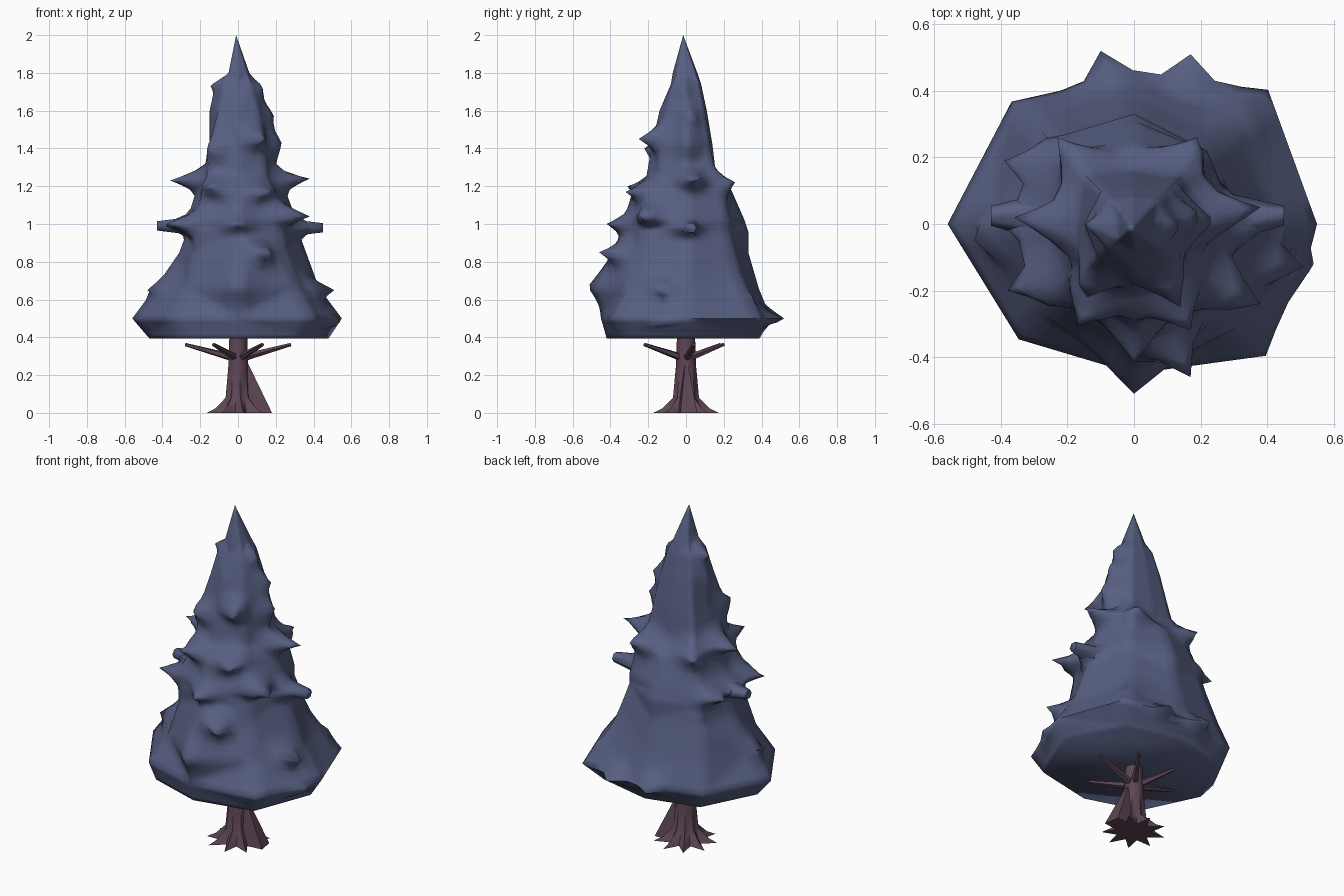
import bpy, bmesh, math
from mathutils import Vector

if "Cube" in bpy.data.objects:
    bpy.data.objects.remove(bpy.data.objects["Cube"])


def material(name, rgb):
    m = bpy.data.materials.new(name)
    m.diffuse_color = (*rgb, 1)
    m.use_nodes = True
    m.node_tree.nodes["Principled BSDF"].inputs["Base Color"].default_value = m.diffuse_color
    return m


LEAF = material("slate blue foliage", (0.095, 0.115, 0.222))
BARK = material("plum brown bark", (0.11, 0.06, 0.09))


def finish(bm, name, mat, angle=50):
    bmesh.ops.recalc_face_normals(bm, faces=bm.faces)
    me = bpy.data.meshes.new(name)
    bm.to_mesh(me)
    bm.free()
    me.materials.append(mat)
    ob = bpy.data.objects.new(name, me)
    bpy.context.collection.objects.link(ob)
    bpy.ops.object.select_all(action='DESELECT')
    ob.select_set(True)
    bpy.context.view_layer.objects.active = ob
    bpy.ops.object.shade_smooth_by_angle(angle=math.radians(angle))
    return ob


def loft(bm, rings, tip=None):
    """Skin closed rings of points, capping the bottom and the top."""
    loops = [[bm.verts.new(p) for p in r] for r in rings]
    n = len(loops[0])
    for a, b in zip(loops, loops[1:]):
        for i in range(n):
            j = (i + 1) % n
            bm.faces.new((a[i], a[j], b[j], b[i]))
    bm.faces.new(loops[0][::-1])
    if tip:
        t = bm.verts.new(tip)
        for i in range(n):
            bm.faces.new((loops[-1][i], loops[-1][(i + 1) % n], t))
    else:
        bm.faces.new(loops[-1])


def ring(z, radii):
    n = len(radii)
    return [(r * math.cos(math.tau * i / n), r * math.sin(math.tau * i / n), z)
            for i, r in enumerate(radii)]


def circle_at(c, axis, ru, rv, n):
    """Ellipse around c, facing along axis: ru sideways, rv upwards."""
    axis = axis.normalized()
    u = axis.cross(Vector((0, 0, 1))).normalized()
    v = u.cross(axis)
    return [c + u * ru * math.cos(math.tau * i / n) + v * rv * math.sin(math.tau * i / n)
            for i in range(n)]


def pull(bm, tip, side, up):
    """Draw the skin out into a spike ending at tip, blended over side x up."""
    t = Vector(tip)
    out = Vector((t.x, t.y, 0)).normalized()
    across = Vector((-out.y, out.x, 0))
    near = [v for v in bm.verts if v.co.dot(out) > 0 and v.co.z > 0.4]
    peak = min(near, key=lambda v: ((v.co - t).dot(across) / side) ** 2
               + ((v.co.z - t.z) / up) ** 2)
    c = peak.co.copy()
    for v in near:
        d = v.co - c
        k = 1 - math.hypot(d.dot(across) / side, d.z / up)
        if k > 0:
            v.co += (t - c) * k ** 1.4


# Foliage body: height, then radii at E NE N NW W SW S SE
body = [
    (0.395, .48, .45, .39, .44, .47, .45, .42, .49),
    (0.50, .55, .57, .45, .52, .56, .49, .45, .56),
    (0.66, .43, .43, .385, .455, .44, .385, .47, .44),
    (0.85, .36, .35, .33, .39, .31, .325, .39, .35),
    (0.96, .32, .31, .33, .36, .27, .33, .34, .33),
    (1.02, .31, .31, .31, .34, .27, .33, .33, .33),
    (1.18, .25, .27, .24, .28, .22, .25, .28, .26),
    (1.25, .20, .22, .16, .22, .19, .23, .21, .21),
    (1.42, .20, .18, .14, .18, .15, .21, .18, .19),
    (1.60, .16, .14, .11, .14, .15, .15, .14, .15),
    (1.74, .11, .10, .08, .10, .12, .11, .08, .10),
    (1.80, .06, .07, .06, .06, .05, .07, .07, .07),
]
# Foliage spikes: tip position, blend half width, blend half height
spikes = [
    ((-.10, .52, .50), .10, .10), ((.17, .51, .50), .10, .10),
    ((.51, -.13, .65), .10, .09), ((.54, -.12, .48), .12, .08),
    ((.17, -.46, .85), .12, .10), ((.35, .35, .62), .14, .12),
    ((0, -.51, .68), .15, .15), ((-.48, -.05, .65), .10, .08),
    ((-.38, -.20, 1.00), .13, .08), ((-.39, .19, 1.00), .13, .08),
    ((.38, -.24, 1.04), .13, .08), ((0, -.42, 1.00), .12, .07),
    ((-.42, .02, .99), .12, .07), ((.44, .02, .98), .12, .07),
    ((-.36, .02, 1.23), .12, .08), ((.38, .05, 1.24), .12, .08),
    ((.19, .26, 1.22), .12, .09), ((-.23, .26, 1.22), .13, .09),
    ((.17, -.32, 1.17), .12, .09), ((-.17, -.31, 1.20), .12, .09),
    ((.14, -.25, 1.45), .10, .09), ((-.14, -.22, 1.40), .10, .09),
    ((.23, .02, 1.43), .10, .12), ((.19, .04, 1.57), .08, .09),
    ((.13, -.02, 1.72), .06, .06), ((-.145, -.01, 1.73), .06, .05),
]
bm = bmesh.new()
loft(bm, [ring(r[0], r[1:]) for r in body], (-0.01, -0.015, 2.0))
bmesh.ops.triangulate(bm, faces=[f for f in bm.faces if len(f.verts) == 4])
skin = [e for e in bm.edges if max(v.co.z for v in e.verts) > 0.4]
bmesh.ops.subdivide_edges(bm, edges=skin, cuts=4, use_grid_fill=True)
for tip, w, h in spikes:
    pull(bm, tip, w, h)
finish(bm, "foliage", LEAF, 75)

# Two blunt side stubs
bm = bmesh.new()
for x, z in ((-.43, .99), (.45, .98)):
    axis = Vector((x, 0, 0))
    loft(bm, [circle_at(Vector((x * .65, .02, z)), axis, .07, .05, 6),
              circle_at(Vector((x, .025, z)), axis, .03, .028, 6)])
finish(bm, "foliage_stubs", LEAF, 80)

# Trunk with star-shaped roots: height, ridge radius, valley radius
bm = bmesh.new()
flare = [(0, .175, .09), (.025, .125, .08), (.08, .07, .06),
         (.24, .055, .05), (.42, .048, .045)]
loft(bm, [ring(z, [a, b] * 9) for z, a, b in flare])
# Buttress root on the right side
base = [bm.verts.new(p) for p in ((.18, -.03, 0), (.165, .06, 0), (0, .05, 0), (0, -.05, 0))]
top = bm.verts.new((.03, 0, .31))
bm.faces.new(base)
for i in range(4):
    bm.faces.new((base[i], base[(i + 1) % 4], top))
finish(bm, "trunk", BARK)

# Bare branches under the foliage
bm = bmesh.new()
for x, y in ((.28, .04), (-.28, 0), (.13, .20), (.13, -.22), (-.13, -.22), (-.13, .18)):
    a, b = Vector((0, 0, .285)), Vector((x, y, .362))
    loft(bm, [circle_at(a, b - a, .022, .022, 5), circle_at(b, b - a, .009, .009, 5)])
finish(bm, "branches", BARK)
